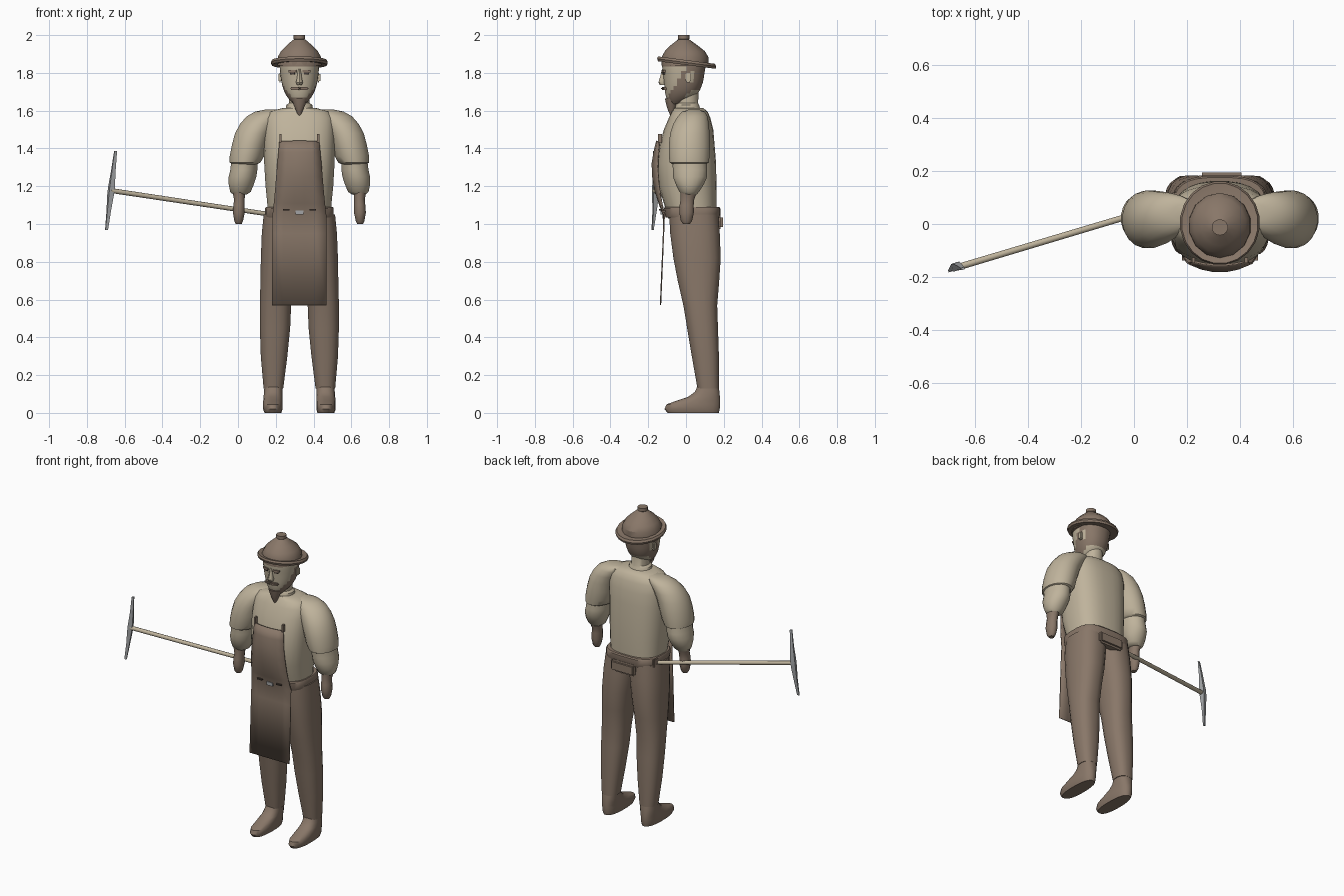
import bpy, bmesh, math
from mathutils import Vector

CX = 0.325  # centre line of the figure


def colour(name, rgb):
    m = bpy.data.materials.new(name)
    m.diffuse_color = (*rgb, 1)
    return m


BROWN = colour("leather brown", (0.25, 0.185, 0.14))
CREAM = colour("cream cloth", (0.52, 0.45, 0.33))
STEEL = colour("steel grey", (0.36, 0.37, 0.38))
DARK = colour("dark brown", (0.07, 0.05, 0.04))


def finish(name, bm, mats, angle=40):
    bmesh.ops.recalc_face_normals(bm, faces=bm.faces)
    me = bpy.data.meshes.new(name)
    bm.to_mesh(me)
    bm.free()
    ob = bpy.data.objects.new(name, me)
    bpy.context.collection.objects.link(ob)
    for m in mats:
        me.materials.append(m)
    bpy.ops.object.select_all(action='DESELECT')
    ob.select_set(True)
    bpy.context.view_layer.objects.active = ob
    bpy.ops.object.shade_smooth_by_angle(angle=math.radians(angle))
    return ob


def loft(name, rings, mat, n=20, power=2.0, tilt=0.0, flip=False, rule=None, angle=40):
    """Closed skin over rings of (z, x0, x1, y0, y1)."""
    bm = bmesh.new()
    loops = []
    for z, x0, x1, y0, y1 in rings:
        loop = []
        for i in range(n):
            a = 2 * math.pi * (i + 0.5) / n
            c, s = math.cos(a), math.sin(a)
            x = (x0 + x1) / 2 + (x1 - x0) / 2 * math.copysign(abs(c) ** (2 / power), c)
            y = (y0 + y1) / 2 + (y1 - y0) / 2 * math.copysign(abs(s) ** (2 / power), s)
            loop.append(bm.verts.new((2 * CX - x if flip else x, y, z + tilt * y)))
        loops.append(loop)
    for a, b in zip(loops, loops[1:]):
        for i in range(n):
            j = (i + 1) % n
            bm.faces.new((a[i], a[j], b[j], b[i]))
    bm.faces.new(loops[0])
    bm.faces.new(loops[-1])
    if rule:
        for f in bm.faces:
            f.material_index = rule(f.calc_center_median())
    return finish(name, bm, mat if isinstance(mat, list) else [mat], angle)


def box(name, centre, size, mat, rot_z=0.0, bevel=0.0):
    bm = bmesh.new()
    bmesh.ops.create_cube(bm, size=1)
    for v in bm.verts:
        v.co = Vector((v.co.x * size[0], v.co.y * size[1], v.co.z * size[2]))
    if bevel:
        bmesh.ops.bevel(bm, geom=bm.edges[:], offset=bevel, segments=2, affect='EDGES')
    ob = finish(name, bm, [mat])
    ob.location, ob.rotation_euler.z = centre, rot_z
    return ob


# Legs, shoes, arms and gloves, one set per side
for side, flip in (("right", False), ("left", True)):
    loft(side + "_leg", [(0.13, .135, .24, .06, .175), (0.3, .12, .262, .03, .175),
                         (0.45, .115, .277, .005, .17), (0.57, .115, .282, -.015, .166),
                         (0.7, .118, .295, -.045, .177), (0.82, .12, .315, -.068, .185),
                         (0.95, .125, .335, -.085, .18), (1.05, .135, .345, -.09, .172)],
         BROWN, power=2.4, flip=flip)
    loft(side + "_shoe", [(0, .14, .23, -.10, .175), (.02, .132, .236, -.115, .18),
                          (.045, .132, .236, -.105, .182), (.065, .133, .235, -.05, .182),
                          (.085, .135, .235, .01, .18), (.11, .137, .235, .045, .178),
                          (.145, .14, .235, .062, .172)], BROWN, power=2.4, flip=flip)
    loft(side + "_upper_arm", [(1.315, -.025, .10, -.07, .105), (1.325, -.045, .12, -.088, .122),
                               (1.36, -.045, .14, -.092, .126), (1.42, -.033, .155, -.092, .128),
                               (1.48, -.017, .175, -.085, .126), (1.53, .01, .20, -.068, .122),
                               (1.57, .045, .23, -.045, .115), (1.595, .09, .25, -.02, .10),
                               (1.605, .14, .25, .01, .075)], CREAM, flip=flip)
    loft(side + "_forearm", [(1.155, -.025, .045, -.02, .055), (1.17, -.042, .068, -.035, .07),
                             (1.21, -.05, .085, -.055, .095), (1.25, -.05, .098, -.07, .113),
                             (1.285, -.042, .103, -.07, .113), (1.34, -.035, .105, -.075, .11)],
         CREAM, flip=flip)
    loft(side + "_glove", [(1.0, -.012, .02, -.015, .02), (1.015, -.02, .027, -.028, .033),
                           (1.06, -.028, .037, -.037, .043), (1.10, -.025, .036, -.035, .042),
                           (1.13, -.022, .036, -.03, .045), (1.17, -.03, .04, -.032, .06)],
         BROWN, n=12, flip=flip)

# Torso, neck and collar
loft("torso", [(1.03, .155, .495, -.095, .16), (1.1, .155, .495, -.115, .163),
               (1.2, .145, .505, -.145, .162), (1.32, .138, .512, -.155, .16),
               (1.42, .135, .515, -.14, .152), (1.5, .135, .515, -.118, .145),
               (1.56, .14, .51, -.092, .13), (1.595, .165, .485, -.075, .115),
               (1.615, .24, .41, -.06, .09)], CREAM, n=28, power=2.6)
loft("neck", [(1.59, .25, .40, -.06, .08), (1.63, .255, .395, -.055, .07),
              (1.64, .27, .38, -.05, .065), (1.74, .268, .382, -.055, .068)], CREAM)


# Head with hair at the back and beard along the jaw
def head_colours(p):
    t = p.z - 1.65 - (p.y + 0.09) * 1.5
    if (p.y > 0.035 and p.z > 1.71) or p.z > 1.84:
        return 1
    return 1 if -0.11 < t < 0.035 and p.y < 0.03 else 0


loft("head", [(1.635, .295, .355, -.085, -.03), (1.65, .28, .37, -.098, .0),
              (1.67, .262, .388, -.105, .04), (1.69, .25, .40, -.11, .062),
              (1.71, .241, .409, -.113, .075), (1.73, .235, .415, -.115, .083),
              (1.75, .23, .42, -.117, .09), (1.77, .227, .423, -.119, .094),
              (1.79, .224, .426, -.121, .097), (1.81, .222, .428, -.124, .10),
              (1.835, .22, .43, -.127, .105), (1.87, .22, .43, -.127, .105)],
     [CREAM, BROWN], n=32, power=2.2, rule=head_colours)
loft("goatee", [(1.57, .319, .331, -.082, -.066), (1.60, .307, .343, -.095, -.06),
                (1.63, .293, .357, -.105, -.05), (1.665, .282, .368, -.113, -.05)], BROWN, n=12)
loft("nose", [(1.735, .312, .338, -.138, -.10), (1.75, .306, .344, -.146, -.10),
              (1.775, .312, .338, -.138, -.10), (1.82, .317, .333, -.127, -.10)], CREAM, n=10)
for s in (-1, 1):
    box("moustache", (CX + s * .022, -.116, 1.718), (.05, .025, .016), BROWN, s * .25, .005)
    box("eyebrow", (CX + s * .037, -.119, 1.808), (.042, .012, .012), BROWN, s * .2)
    box("eye", (CX + s * .037, -.118, 1.797), (.026, .009, .009), DARK, s * .2)
    box("ear", (CX + s * .102, .012, 1.775), (.018, .03, .05), CREAM, 0, .006)

# Hat: tilted brim, then a crown with a top knob
loft("hat_brim", [(1.845, .215, .435, -.12, .12), (1.842, .178, .472, -.15, .158),
                  (1.855, .173, .477, -.155, .162), (1.868, .18, .47, -.15, .155),
                  (1.863, .205, .445, -.125, .125)], BROWN, n=20, tilt=-.13, angle=30)
loft("hat_crown", [(1.84, .205, .445, -.13, .118), (1.885, .208, .442, -.128, .118),
                   (1.915, .225, .425, -.112, .10), (1.945, .255, .395, -.083, .062),
                   (1.968, .282, .368, -.053, .03), (1.978, .296, .354, -.041, .016),
                   (1.98, .294, .356, -.043, .018), (2.0, .294, .356, -.043, .018)],
     BROWN, n=14, angle=30)

# Apron: bent sheet with its bib edges wrapped back
bm = bmesh.new()
rows = []
for z, hw, y, wrap in ((1.44, .105, -.155, .015), (1.38, .11, -.17, .025), (1.32, .116, -.18, .03),
                       (1.25, .122, -.177, .03), (1.18, .128, -.165, .025), (1.11, .135, -.143, .015),
                       (1.05, .142, -.12, .005), (.95, .144, -.119, 0), (.57, .144, -.135, 0)):
    rows.append([bm.verts.new((CX + hw * u, y + wrap * u * u, z)) for u in (-1, -.6, -.2, .2, .6, 1)])
for a, b in zip(rows, rows[1:]):
    for i in range(5):
        bm.faces.new((a[i], a[i + 1], b[i + 1], b[i]))
apron = finish("apron", bm, [BROWN])
mod = apron.modifiers.new("thickness", 'SOLIDIFY')
mod.thickness, mod.offset = 0.007, 0
for s in (-1, 1):
    box("bib_strap", (CX + s * .1, -.137, 1.455), (.012, .02, .045), BROWN)
    box("apron_tie", (CX + s * .07, -.137, 1.075), (.035, .012, .008), DARK)

# Belt, buckle, back pouch and tool holder
loft("belt", [(1.035, .145, .505, -.108, .178), (1.042, .143, .507, -.112, .182),
              (1.083, .143, .507, -.118, .182), (1.09, .147, .503, -.112, .176)],
     BROWN, n=28, power=3.2)
box("buckle", (CX, -.13, 1.06), (.042, .012, .022), STEEL)
box("back_pouch", (.332, .165, 1.01), (.175, .06, .075), BROWN, 0, .012)
box("tool_holder", (.165, .09, 1.06), (.04, .07, .06), BROWN, 0, .006)

# Pickaxe: straight handle and a slim tapered head set across it
start, end = Vector((.175, .088, 1.05)), Vector((-.672, -.165, 1.177))
axis = end - start
bm = bmesh.new()
bmesh.ops.create_cone(bm, cap_ends=True, segments=10, radius1=.012, radius2=.013, depth=axis.length)
handle = finish("pick_handle", bm, [CREAM])
handle.location = (start + end) / 2
handle.rotation_euler = axis.to_track_quat('Z', 'Y').to_euler()

bm = bmesh.new()
rings = []
for t, w, d in ((-1, .007, .004), (-.5, .010, .009), (-.1, .014, .015),
                (.1, .014, .015), (.5, .010, .009), (1, .007, .004)):
    c = end + Vector((.024 * t, .004 - .012 * t * t + .004 * t, .21 * t))
    along = Vector((-.95, -.3, 0))
    across = Vector((.3, -.95, 0))
    rings.append([bm.verts.new(c + along * w * a + across * d * b)
                  for a, b in ((-1, -1), (1, -1), (1, 1), (-1, 1))])
for a, b in zip(rings, rings[1:]):
    for i in range(4):
        bm.faces.new((a[i], a[(i + 1) % 4], b[(i + 1) % 4], b[i]))
bm.faces.new(rings[0])
bm.faces.new(rings[-1])
finish("pick_head", bm, [STEEL], 20)
